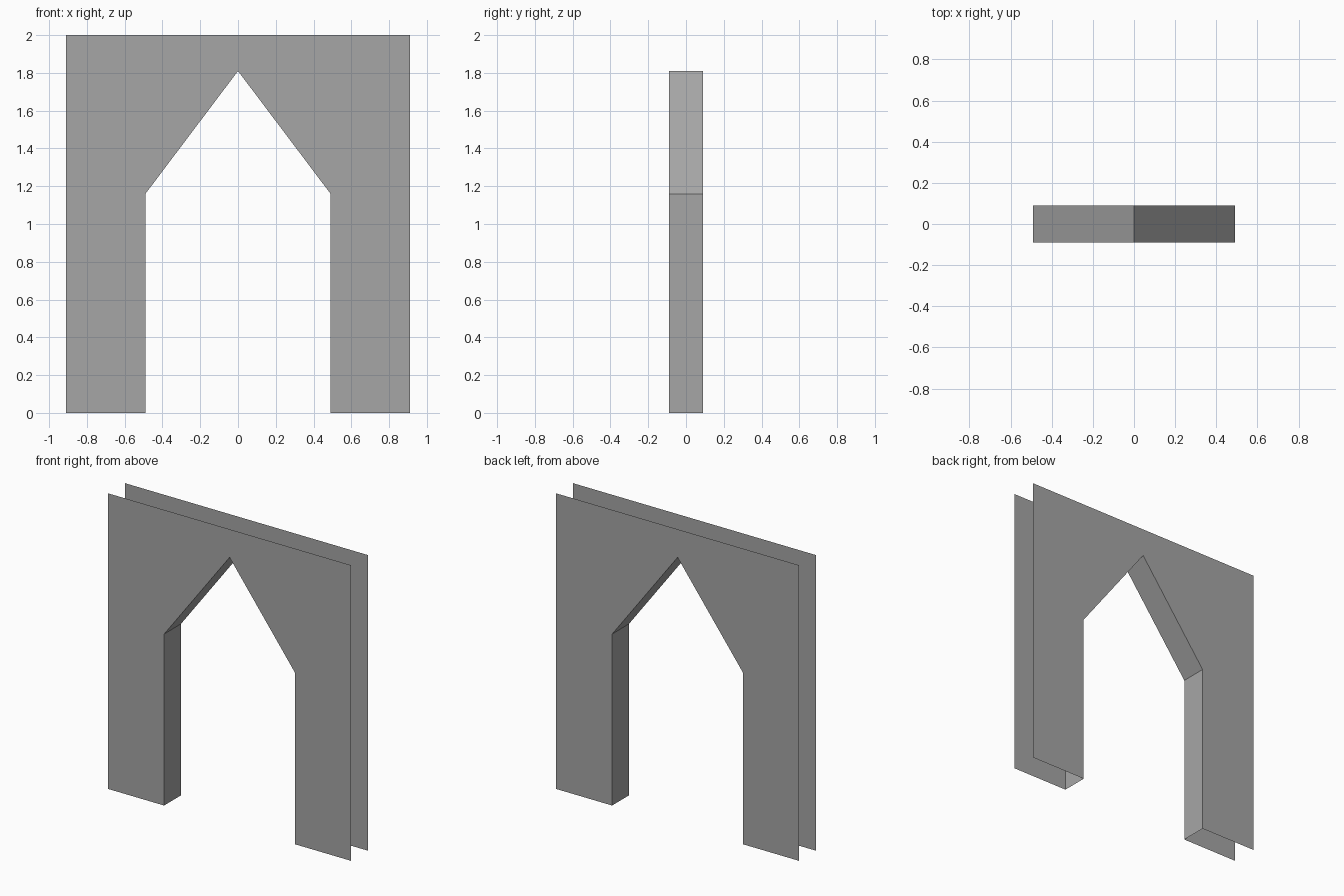
import bpy
import bmesh

HALF_W, HEIGHT, HALF_D = 0.91, 2.0, 0.09
OPEN_W, SPRING_Z, PEAK_Z = 0.49, 1.16, 1.81

cube = bpy.data.objects.get("Cube")
if cube:
    bpy.data.objects.remove(cube, do_unlink=True)

# Plain grey stone
stone = bpy.data.materials.new("grey stone")
stone.use_nodes = True
colour = (0.38, 0.38, 0.38, 1)
stone.diffuse_color = colour
stone.node_tree.nodes["Principled BSDF"].inputs["Base Color"].default_value = colour

# Pointed opening, from the left foot over the peak to the right foot
opening = [(OPEN_W, 0), (OPEN_W, SPRING_Z), (0, PEAK_Z),
           (-OPEN_W, SPRING_Z), (-OPEN_W, 0)]
outer = [(-HALF_W, 0), (-HALF_W, HEIGHT), (HALF_W, HEIGHT), (HALF_W, 0)]

bm = bmesh.new()


def wall_face(y):
    """Add one flat wall face and return its vertices."""
    return [bm.verts.new((x, y, z)) for x, z in opening + outer]


front = wall_face(-HALF_D)
back = wall_face(HALF_D)
bm.faces.new(front[::-1])
bm.faces.new(back)

# Lining of the opening; outer sides, top and feet stay open
for i in range(len(opening) - 1):
    bm.faces.new((front[i], front[i + 1], back[i + 1], back[i]))

# Point each face outward, or into the opening
bm.normal_update()
for face in bm.faces:
    centre = face.calc_center_median()
    if abs(face.normal.y) > 0.5:
        wrong = face.normal.y * centre.y < 0
    else:
        wrong = face.normal.x * centre.x > 0
    if wrong:
        face.normal_flip()

mesh = bpy.data.meshes.new("arch_wall")
bm.to_mesh(mesh)
bm.free()
mesh.materials.append(stone)
arch = bpy.data.objects.new("arch_wall", mesh)
bpy.context.collection.objects.link(arch)
